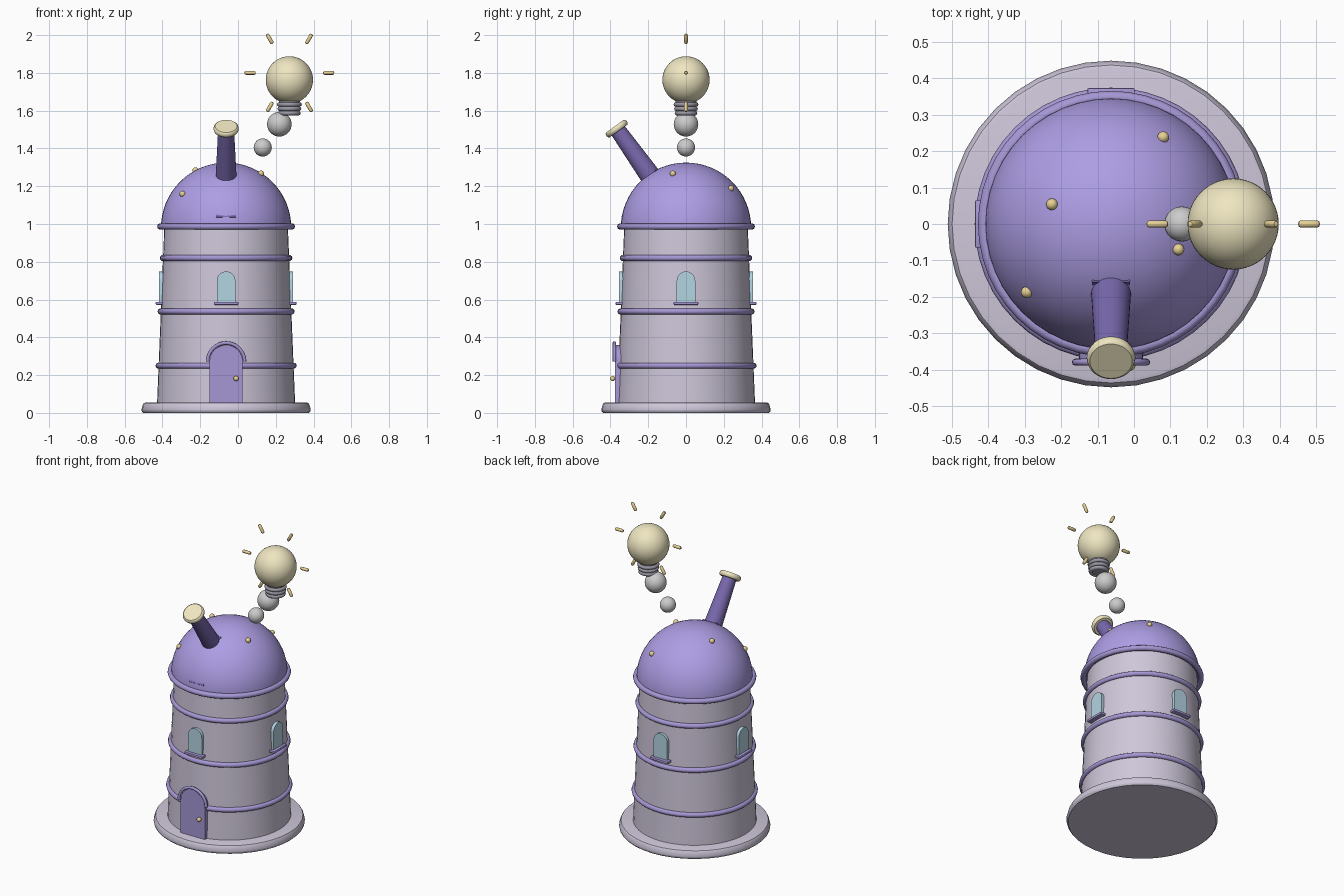
import bpy, bmesh, math
from mathutils import Vector, Matrix

if "Cube" in bpy.data.objects:
    bpy.data.objects.remove(bpy.data.objects["Cube"])

CX = -0.063  # tower axis
DOME_Z, DOME_R = 0.98, 0.345


def mat(name, r, g, b):
    m = bpy.data.materials.new(name)
    m.diffuse_color = (r, g, b, 1)
    m.use_nodes = True
    m.node_tree.nodes["Principled BSDF"].inputs["Base Color"].default_value = m.diffuse_color
    return m


PURPLE = mat("purple", 0.42, 0.34, 0.78)
DARK = mat("dark_purple", 0.19, 0.14, 0.42)
TRIM = mat("trim_purple", 0.38, 0.31, 0.66)
STONE = mat("stone", 0.62, 0.57, 0.70)
GLASS = mat("glass", 0.45, 0.66, 0.76)
GOLD = mat("gold", 0.80, 0.64, 0.30)
CREAM = mat("cream", 0.86, 0.79, 0.53)
METAL = mat("metal", 0.33, 0.32, 0.38)


def finish(name, bm, material=None, matrix=None, angle=35):
    bmesh.ops.recalc_face_normals(bm, faces=bm.faces)
    me = bpy.data.meshes.new(name)
    bm.to_mesh(me)
    bm.free()
    ob = bpy.data.objects.new(name, me)
    bpy.context.collection.objects.link(ob)
    if matrix is not None:
        ob.matrix_world = matrix
    if material:
        me.materials.append(material)
    bpy.ops.object.select_all(action='DESELECT')
    bpy.context.view_layer.objects.active = ob
    ob.select_set(True)
    bpy.ops.object.shade_smooth_by_angle(angle=math.radians(angle))
    return ob


def lathe(name, profile, material, matrix, n=48):
    """Spin (radius, z) points round z; radius 0 closes an end."""
    bm = bmesh.new()
    vs = [bm.verts.new((r, 0, z)) for r, z in profile]
    es = [bm.edges.new(p) for p in zip(vs, vs[1:])]
    bmesh.ops.spin(bm, geom=vs + es, cent=(0, 0, 0), axis=(0, 0, 1),
                   angle=2 * math.pi, steps=n)
    bmesh.ops.remove_doubles(bm, verts=bm.verts, dist=1e-5)
    return finish(name, bm, material, matrix)


def ball(name, loc, r, material=None, u=32, v=16):
    bm = bmesh.new()
    bmesh.ops.create_uvsphere(bm, u_segments=u, v_segments=v, radius=r)
    return finish(name, bm, material, Matrix.Translation(loc), 60)


def torus(name, loc, R, r, material, n=48, k=10, rot=None, sweep=2 * math.pi):
    bm = bmesh.new()
    vs = [bm.verts.new((R + r * math.cos(a), 0, r * math.sin(a)))
          for a in (2 * math.pi * i / k for i in range(k))]
    f = bm.faces.new(vs)
    geom = vs + list(f.edges)
    if sweep > 6:
        bm.faces.remove(f)
    else:
        geom.append(f)
    bmesh.ops.spin(bm, geom=geom, cent=(0, 0, 0), axis=(0, 0, 1),
                   angle=sweep, steps=n, use_duplicate=False)
    bmesh.ops.remove_doubles(bm, verts=bm.verts, dist=1e-5)
    if sweep < 6:
        bmesh.ops.holes_fill(bm, edges=bm.edges)
    return finish(name, bm, material, Matrix.Translation(loc) @ (rot or Matrix()), 60)


def arch(name, half, z0, spring, y0, y1, material, matrix):
    """Round-topped slab between y0 and y1."""
    pts = [(-half, z0), (half, z0)] + [
        (half * math.cos(math.pi * i / 16), spring + half * math.sin(math.pi * i / 16))
        for i in range(17)]
    bm = bmesh.new()
    f = bm.faces.new([bm.verts.new((x, y0, z)) for x, z in pts])
    r = bmesh.ops.extrude_face_region(bm, geom=[f])
    bmesh.ops.translate(bm, verts=[e for e in r["geom"] if isinstance(e, bmesh.types.BMVert)],
                        vec=(0, y1 - y0, 0))
    return finish(name, bm, material, matrix)


def box(name, size, matrix, material, bevel=0):
    bm = bmesh.new()
    bmesh.ops.create_cube(bm, size=1, matrix=Matrix.Diagonal((*size, 1)))
    if bevel:
        bmesh.ops.bevel(bm, geom=bm.edges[:], offset=bevel, segments=2, affect='EDGES', profile=0.5)
    return finish(name, bm, material, matrix)


def along(loc, direction):
    return Matrix.Translation(loc) @ Vector(direction).to_track_quat('Z', 'Y').to_matrix().to_4x4()


T = Matrix.Translation((CX, 0, 0))

# plinth, tapered tower and hoops
lathe("base_plinth", [(0, 0), (0.438, 0), (0.446, 0.008), (0.448, 0.018), (0.441, 0.044),
                      (0.436, 0.052), (0.426, 0.055), (0, 0.055)], STONE, T, 40)
lathe("tower_wall", [(0, 0.04), (0.366, 0.04), (0.327, 0.985), (0, 0.985)], STONE, T)
for i, (z, R) in enumerate([(0.25, 0.358), (0.537, 0.347), (0.82, 0.335)]):
    torus(f"tower_hoop_{i + 1}", (CX, 0, z), R, 0.016, TRIM)

# dome with rim and studs
lathe("dome", [(0, DOME_Z)] + [(DOME_R * math.cos(math.pi / 2 * i / 16),
      DOME_Z + DOME_R * math.sin(math.pi / 2 * i / 16)) for i in range(16)]
      + [(0, DOME_Z + DOME_R)], PURPLE, T)
torus("dome_rim", (CX, 0, 0.987), 0.348, 0.017, TRIM)
for i, (x, y) in enumerate([(0.08, 0.238), (-0.225, 0.054), (0.122, -0.07), (-0.294, -0.187)]):
    z = DOME_Z + math.sqrt(DOME_R ** 2 - (x - CX) ** 2 - y ** 2)
    ball(f"dome_stud_{i + 1}", (x, y, z + 0.004), 0.016, GOLD, 16, 10)

# slit panel almost flush in the dome
n = Vector((0, -0.807, 0.59))
box("dome_slit", (0.105, 0.31, 0.03),
    Matrix.Translation(Vector((CX, 0, DOME_Z)) + n * 0.296)
    @ Matrix.Rotation(math.atan2(0.807, 0.59), 4, 'X'), DARK)

# telescope
axis = Vector((0, -0.58, 0.815)).normalized()
tip = Vector((CX, -0.367, 1.505))
tel = along(tip, axis)
lathe("telescope_tube", [(0, -0.38), (0.058, -0.38), (0.042, 0), (0, 0)], DARK, tel, 32)
lathe("telescope_cap", [(0, -0.016), (0.058, -0.016), (0.064, -0.011), (0.067, 0),
                        (0.064, 0.011), (0.058, 0.016), (0, 0.016)], CREAM, tel, 32)

# door, arch trim and knob
arch("door", 0.0875, 0.05, 0.272, -0.376, -0.335, TRIM, T)
torus("door_arch_trim", (CX, -0.379, 0.272), 0.098, 0.0095, TRIM, 20, 8,
      Matrix.Rotation(math.pi / 2, 4, 'X'), math.pi)
ball("door_knob", (-0.01, -0.388, 0.182), 0.014, GOLD, 16, 10)

# four windows with sills
for i, side in enumerate(["front", "right", "back", "left"]):
    m = T @ Matrix.Rotation(i * math.pi / 2, 4, 'Z')
    arch(f"window_{side}", 0.049, 0.58, 0.70, -0.354, -0.32, GLASS, m)
    box(f"window_sill_{side}", (0.13, 0.045, 0.016),
        m @ Matrix.Translation((0, -0.35, 0.58)), TRIM, 0.004)

# thought bubbles and light bulb
BX = 0.272
ball("small_bubble", (0.131, 0, 1.405), 0.048)
ball("large_bubble", (0.219, 0, 1.528), 0.065)
ball("bulb_glass", (BX, 0, 1.763), 0.125, CREAM, 48, 24)
lathe("bulb_neck", [(0, 1.58), (0.05, 1.58), (0.056, 1.66), (0, 1.66)],
      METAL, Matrix.Translation((BX, 0, 0)), 32)
for i in range(3):
    torus(f"bulb_thread_{i + 1}", (BX, 0, 1.587 + 0.023 * i), 0.048 + 0.003 * i, 0.012, METAL, 32, 10)

# six rays round the bulb
for i in range(6):
    a = i * math.pi / 3
    d = Vector((math.cos(a), 0, math.sin(a)))
    lathe(f"bulb_ray_{i + 1}", [(0, 0.178), (0.007, 0.180), (0.01, 0.186), (0.01, 0.230),
                                (0.007, 0.236), (0, 0.238)],
          GOLD, along((BX, 0, 1.8), d), 12)
